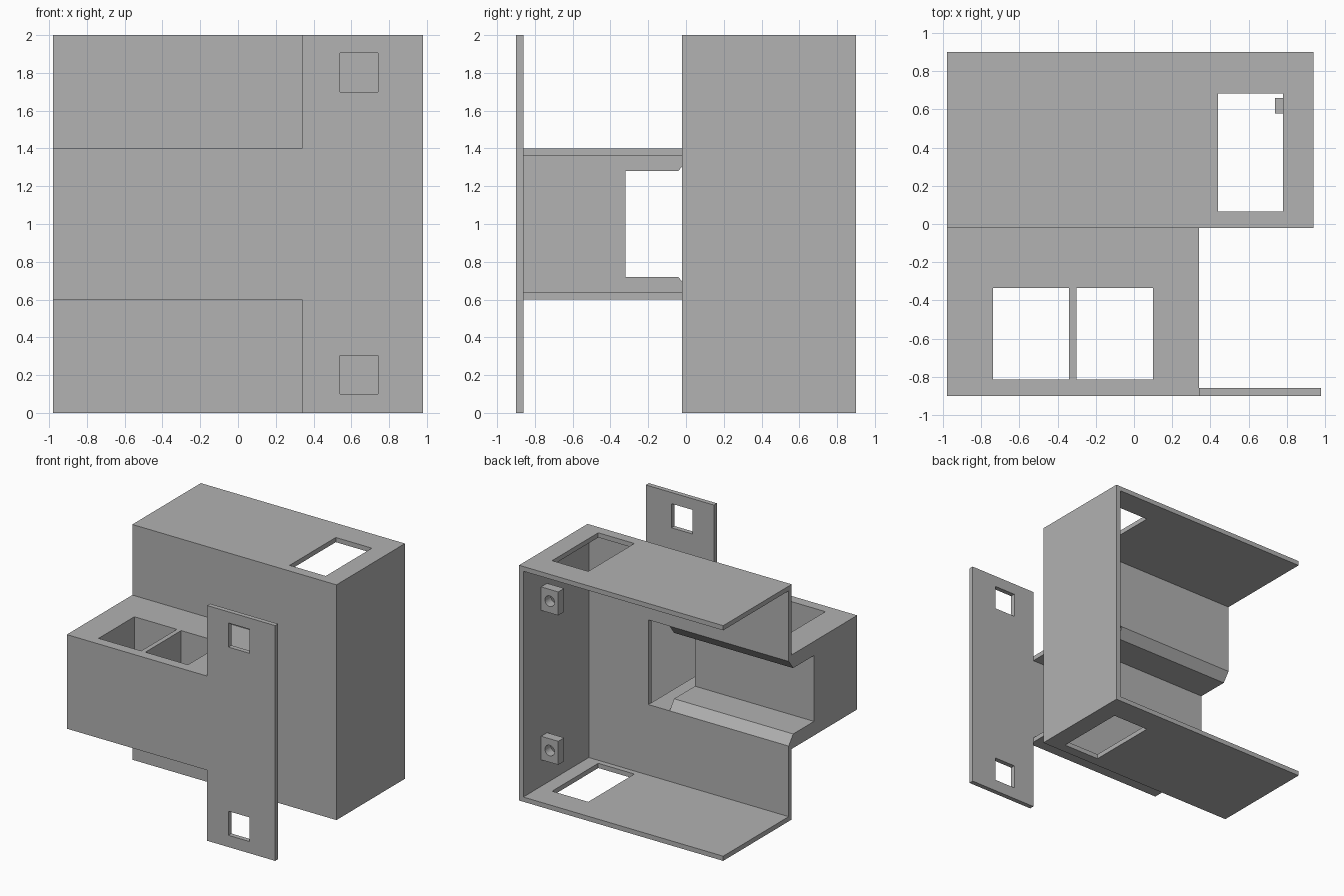
import bpy
import bmesh
from mathutils import Matrix

if "Cube" in bpy.data.objects:
    bpy.data.objects.remove(bpy.data.objects["Cube"], do_unlink=True)

GREY = (0.445, 0.445, 0.445, 1.0)
grey = bpy.data.materials.new("plain grey")
grey.use_nodes = True
grey.diffuse_color = GREY
grey.node_tree.nodes["Principled BSDF"].inputs["Base Color"].default_value = GREY


def add_object(name, bm):
    bmesh.ops.recalc_face_normals(bm, faces=bm.faces)
    mesh = bpy.data.meshes.new(name)
    bm.to_mesh(mesh)
    bm.free()
    mesh.materials.append(grey)
    obj = bpy.data.objects.new(name, mesh)
    bpy.context.collection.objects.link(obj)
    return obj


def box(name, x, y, z):
    """Box from (low, high) ranges on each axis."""
    bm = bmesh.new()
    bmesh.ops.create_cube(bm, size=1)
    for v in bm.verts:
        v.co = [r[0] if c < 0 else r[1] for c, r in zip(v.co, (x, y, z))]
    return add_object(name, bm)


def prism(name, profile, x):
    """Extrude a (y, z) profile along x."""
    bm = bmesh.new()
    face = bm.faces.new([bm.verts.new((x[0], y, z)) for y, z in profile])
    moved = bmesh.ops.extrude_face_region(bm, geom=[face])["geom"]
    verts = [g for g in moved if isinstance(g, bmesh.types.BMVert)]
    bmesh.ops.translate(bm, verts=verts, vec=(x[1] - x[0], 0, 0))
    return add_object(name, bm)


def cut(obj, cutter):
    """Subtract the cutter, then discard it."""
    cutter.hide_render = True
    mod = obj.modifiers.new("cut", "BOOLEAN")
    mod.operation = "DIFFERENCE"
    mod.solver = "EXACT"
    mod.object = cutter
    bpy.context.view_layer.objects.active = obj
    bpy.ops.object.modifier_apply(modifier=mod.name)
    bpy.data.objects.remove(cutter, do_unlink=True)


# Housing: shell open at the back and on one side
housing = box("housing", (-0.98, 0.94), (-0.02, 0.9), (0, 2))
cut(housing, box("cavity", (-1.2, 0.9), (0.02, 1.2), (0.04, 1.96)))
cut(housing, box("window", (0.44, 0.78), (0.065, 0.685), (-0.2, 2.2)))
cut(housing, box("doorway", (-1.2, 0.34), (-0.2, 0.2), (0.64, 1.36)))

# Front bay: solid block with two shafts, open passage behind and beside it
bay = box("front_bay", (-0.98, 0.34), (-0.9, -0.02), (0.6, 1.4))
cut(bay, box("passage", (-1.2, 0.6), (-0.32, 0.2), (0.64, 1.36)))
cut(bay, box("side_gap", (0.14, 0.6), (-0.86, 0.2), (0.64, 1.36)))
for low, high in ((-0.74, -0.34), (-0.3, 0.1)):
    cut(bay, box("shaft", (low, high), (-0.815, -0.335), (0.4, 1.6)))

# Chamfered lips above and below the passage
LIP = [(-0.32, 0.64), (-0.32, 0.72), (-0.04, 0.72), (0.02, 0.64)]
prism("lower_lip", LIP, (-0.98, 0.14))
prism("upper_lip", [(y, 2 - z) for y, z in LIP], (-0.98, 0.14))

# Mounting flange with two square holes
flange = box("mounting_flange", (0.34, 0.98), (-0.9, -0.86), (0, 2))
for low in (0.1, 1.7):
    cut(flange, box("square_hole", (0.54, 0.74), (-1, -0.8), (low, low + 0.205)))

# Lugs on the inner side wall, each drilled front to back
for name, z in (("lower_lug", 0.365), ("upper_lug", 1.635)):
    lug = box(name, (0.74, 0.9), (0.58, 0.66), (z - 0.1, z + 0.1))
    bm = bmesh.new()
    bmesh.ops.create_cone(bm, cap_ends=True, segments=24, radius1=0.045,
                          radius2=0.045, depth=0.4)
    bm.transform(Matrix.Translation((0.82, 0.62, z)) @ Matrix.Rotation(1.570796, 4, "X"))
    cut(lug, add_object("drill", bm))
